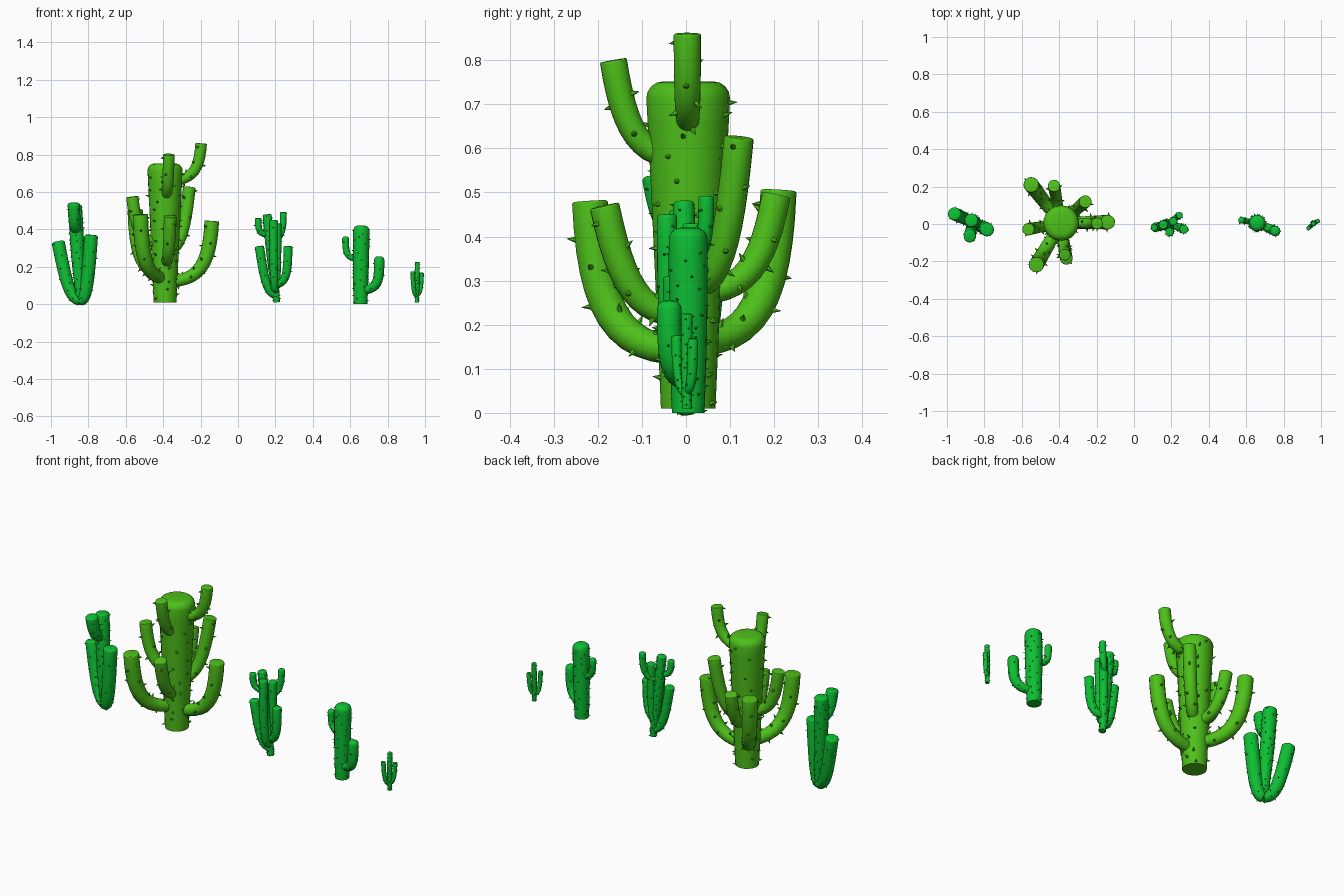
import bpy, bmesh, math, random
from mathutils import Vector

if "Cube" in bpy.data.objects:
    bpy.data.objects.remove(bpy.data.objects["Cube"])

random.seed(4)


def material(name, color):
    m = bpy.data.materials.new(name)
    m.diffuse_color = color
    m.use_nodes = True
    m.node_tree.nodes["Principled BSDF"].inputs["Base Color"].default_value = m.diffuse_color
    return m


lime = material("lime_green", (0.075, 0.53, 0.01, 1))
emerald = material("emerald_green", (0.004, 0.52, 0.033, 1))


def finish(name, bm, mat, smooth):
    bmesh.ops.recalc_face_normals(bm, faces=bm.faces[:])
    me = bpy.data.meshes.new(name)
    bm.to_mesh(me)
    bm.free()
    ob = bpy.data.objects.new(name, me)
    bpy.context.collection.objects.link(ob)
    me.materials.append(mat)
    if smooth:
        bpy.ops.object.select_all(action='DESELECT')
        ob.select_set(True)
        bpy.context.view_layer.objects.active = ob
        bpy.ops.object.shade_smooth_by_angle(angle=math.radians(40))


def bezier(p, steps=12):
    """Cubic Bezier through four (x, y, z, radius) control points."""
    ts = [i / steps for i in range(steps + 1)]
    return [p[0] * (1 - t) ** 3 + p[1] * 3 * t * (1 - t) ** 2 + p[2] * 3 * t * t * (1 - t) + p[3] * t ** 3
            for t in ts]


def trunk_path(a, m, b):
    """Trunk curve that passes through its middle point."""
    a, m, b = Vector(a), Vector(m), Vector(b)
    c = 2 * m - (a + b) / 2
    return bezier([a, (a + 2 * c) / 3, (b + 2 * c) / 3, b])


def arm_path(trunk, z0, x, y, z, r, elbow):
    """Arm leaving the trunk sideways at height z0, then turning up to its tip."""
    start = min(trunk, key=lambda q: abs(q[2] - z0)).copy()
    start[2], start[3] = z0, r * 0.75
    tip = Vector((x, y, z, r))
    h, dz = Vector((x - start[0], y - start[1], 0, 0)), z - z0
    c1 = start + h * elbow
    c2 = start + h * min(1, elbow + 0.2) + Vector((0, 0, dz * 0.3, 0))
    c1[3], c2[3] = r * 0.9, r
    return bezier([start, c1, c2, tip])


def tube(name, path, mat, cap, sides=18):
    """Tapered swept stem with a rounded tip; returns its rings for the spines."""
    path = [q.copy() for q in path]
    r = path[-1][3]
    end = (path[-1].xyz - path[-2].xyz).normalized() * r * cap
    for i, q in enumerate(path):  # leave room for the cap
        f = (i / (len(path) - 1)) ** 2
        q.xyz = q.xyz - end * f
    rings, n = [], Vector((0.31, 0.95, 0.1))
    for i, q in enumerate(path):
        t = (path[min(i + 1, len(path) - 1)].xyz - path[max(i - 1, 0)].xyz).normalized()
        n = (n - t * n.dot(t)).normalized()
        rings.append((q.xyz, q[3], t, n.copy()))
    c, r, t, n = rings[-1]
    skin = rings[:]
    for k in range(1, 5):
        a = k * math.pi / 8
        skin.append((c + t * r * cap * math.sin(a), max(r * (1 - cap + cap * math.cos(a)), r * 0.05), t, n))
    bm = bmesh.new()
    prev = first = None
    for c, r, t, n in skin:
        b = t.cross(n)
        ring = [bm.verts.new(c + (n * math.cos(2 * math.pi * k / sides) + b * math.sin(2 * math.pi * k / sides)) * r)
                for k in range(sides)]
        if prev:
            for k in range(sides):
                j = (k + 1) % sides
                bm.faces.new((prev[k], prev[j], ring[j], ring[k]))
        first = first or ring
        prev = ring
    bm.faces.new(first)
    bm.faces.new(prev)
    finish(name, bm, mat, True)
    return rings


def add_spines(bm, rings, spacing, length, width):
    """Small cones scattered over one stem, pointing outwards."""
    total = sum((rings[i + 1][0] - rings[i][0]).length for i in range(len(rings) - 1))
    count = max(6, int(total / spacing))
    for i in range(count):
        f = (i + random.random()) / count * (len(rings) - 1)
        k = min(int(f), len(rings) - 2)
        c = rings[k][0].lerp(rings[k + 1][0], f - k)
        r = rings[k][1] + (rings[k + 1][1] - rings[k][1]) * (f - k)
        t, n = rings[k][2], rings[k][3]
        a = i * 2.4 + random.uniform(-0.5, 0.5)
        d = n * math.cos(a) + t.cross(n) * math.sin(a)
        base, side = c + d * r * 0.94, d.cross(t)
        tip = bm.verts.new(base + d * (length + r * 0.06) + t * random.uniform(-0.3, 0.5) * length)
        loop = [bm.verts.new(base + (t * math.cos(j * math.pi / 3) + side * math.sin(j * math.pi / 3)) * width)
                for j in range(6)]
        for j in range(6):
            bm.faces.new((loop[j], loop[(j + 1) % 6], tip))


def cactus(name, mat, cap, trunk_cap, spine, trunk, arms):
    bm = bmesh.new()
    stem = trunk_path(*trunk)
    add_spines(bm, tube(name + "_trunk", stem, mat, trunk_cap), spine / 2.2, spine * 0.62, spine * 0.25)
    for i, arm in enumerate(arms):
        rings = tube(f"{name}_arm_{i + 1}", arm_path(stem, *arm), mat, cap)
        add_spines(bm, rings, spine, spine * 0.62, spine * 0.25)
    finish(name + "_spines", bm, mat, False)


# Each arm: height on trunk, tip x, y, z, radius, elbow reach
cactus("fan_cactus", emerald, 0.3, 0.3, 0.015,
       [(-.84, 0, .01, .022), (-.857, .008, .27, .036), (-.87, .02, .53, .036)],
       [(.02, -.962, .055, .335, .035, .45), (.02, -.785, -.03, .37, .037, .5),
        (.4, -.878, -.068, .54, .033, .6)])

# Lower ring of arms first, then the upper branches
cactus("large_cactus", lime, 0.12, 0.4, 0.03,
       [(-.39, .005, .01, .062), (-.39, .005, .38, .078), (-.39, .005, .752, .095)],
       [(.12, -.14, .01, .445, .039, .75), (.14, -.522, -.218, .48, .041, .75),
        (.16, -.55, .21, .505, .041, .75), (.22, -.362, -.185, .47, .034, .6),
        (.27, -.428, .205, .495, .033, .65), (.28, -.26, .12, .625, .034, .6),
        (.32, -.565, -.028, .575, .033, .7), (.655, -.197, .003, .86, .031, .75),
        (.575, -.37, -.165, .8, .031, .65)])

cactus("bushy_cactus", emerald, 0.3, 0.3, 0.014,
       [(.207, 0, .01, .018), (.18, -.002, .25, .026), (.155, -.005, .48, .024)],
       [(.05, .114, -.018, .31, .025, .5), (.105, .267, -.028, .31, .024, .85),
        (.07, .19, -.043, .45, .023, .9), (.09, .21, .014, .43, .022, .9),
        (.34, .243, .046, .492, .018, .8), (.37, .108, -.02, .46, .018, .9)])

cactus("column_cactus", emerald, 0.7, 0.6, 0.015,
       [(.655, .005, 0, .037), (.657, .005, .21, .043), (.66, .005, .42, .044)],
       [(.075, .755, -.038, .255, .028, .95), (.24, .575, .02, .362, .018, .95)])

cactus("small_cactus", emerald, 0.3, 0.3, 0.009,
       [(.957, .002, .01, .011), (.957, .002, .11, .013), (.959, .002, .225, .013)],
       [(.045, .934, -.022, .175, .012, .7), (.05, .982, .016, .168, .012, .7)])
